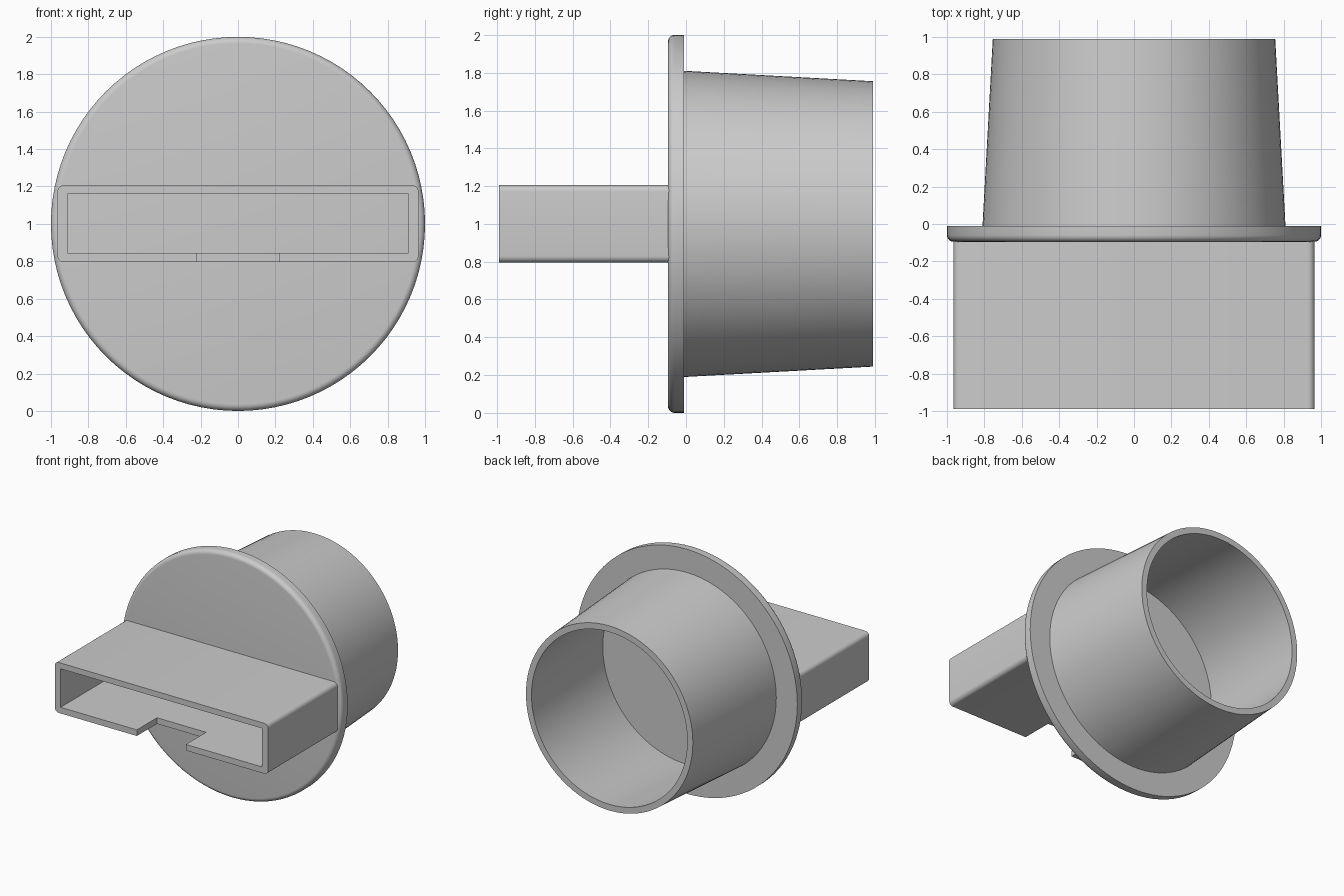
import bpy, bmesh, math

default = bpy.data.objects.get("Cube")
if default:
    bpy.data.objects.remove(default, do_unlink=True)

grey = bpy.data.materials.new("light grey plastic")
grey.use_nodes = True
colour = (0.6, 0.6, 0.6, 1)
grey.diffuse_color = colour
grey.node_tree.nodes["Principled BSDF"].inputs["Base Color"].default_value = colour

AXIS_Z = 1.0
SIDES = 96


def finish(bm, name):
    bmesh.ops.recalc_face_normals(bm, faces=bm.faces)
    mesh = bpy.data.meshes.new(name)
    bm.to_mesh(mesh)
    bm.free()
    obj = bpy.data.objects.new(name, mesh)
    bpy.context.collection.objects.link(obj)
    mesh.materials.append(grey)
    return obj


def activate(obj):
    bpy.ops.object.select_all(action='DESELECT')
    obj.select_set(True)
    bpy.context.view_layer.objects.active = obj


def smooth(obj):
    activate(obj)
    bpy.ops.object.shade_smooth_by_angle(angle=math.radians(35))


def lathe(name, profile):
    """Revolve (radius, y) points around the horizontal y axis."""
    bm = bmesh.new()
    verts = [bm.verts.new((r, y, AXIS_Z)) for r, y in profile]
    edges = [bm.edges.new(pair) for pair in zip(verts, verts[1:])]
    bmesh.ops.spin(bm, geom=verts + edges, cent=(0, 0, AXIS_Z), axis=(0, 1, 0),
                   angle=math.tau, steps=SIDES, use_duplicate=False)
    bmesh.ops.remove_doubles(bm, verts=bm.verts, dist=0.0001)
    obj = finish(bm, name)
    smooth(obj)
    return obj


def block(name, low, high, bevel=0):
    """Box between two corners, optionally rounding its lengthwise edges."""
    bm = bmesh.new()
    bmesh.ops.create_cube(bm, size=1)
    for v in bm.verts:
        v.co = [lo if c < 0 else hi for c, lo, hi in zip(v.co, low, high)]
    if bevel:
        long_edges = [e for e in bm.edges
                      if abs(e.verts[0].co.y - e.verts[1].co.y) > 0.1]
        bmesh.ops.bevel(bm, geom=long_edges, offset=bevel, segments=6,
                        profile=0.5, affect='EDGES')
    return finish(bm, name)


def cut(obj, cutter):
    mod = obj.modifiers.new("cut", 'BOOLEAN')
    mod.operation = 'DIFFERENCE'
    mod.solver = 'EXACT'
    mod.object = cutter
    activate(obj)
    bpy.ops.object.modifier_apply(modifier=mod.name)
    bpy.data.objects.remove(cutter, do_unlink=True)


# Round flange with a rounded front rim
FRONT, BACK, ROUND = -0.095, -0.01, 0.035
rim = [(1 - ROUND + ROUND * math.sin(a), FRONT + ROUND - ROUND * math.cos(a))
       for a in (math.pi / 2 * i / 6 for i in range(7))]
lathe("flange", [(0, FRONT)] + rim + [(1, BACK), (0, BACK)])

# Tapered open tube behind the flange
lathe("tapered_tube", [(0.76, BACK), (0.81, BACK), (0.755, 0.99),
                       (0.705, 0.99), (0.76, BACK)])

# Flat rectangular nozzle, open at the front, notched underneath
nozzle = block("rectangular_nozzle", (-0.965, -0.99, 0.795),
               (0.965, -0.075, 1.207), bevel=0.035)
cut(nozzle, block("cavity", (-0.912, -1.2, 0.845), (0.912, FRONT, 1.16)))
cut(nozzle, block("notch", (-0.222, -1.2, 0.7), (0.222, -0.73, 0.95)))
smooth(nozzle)
